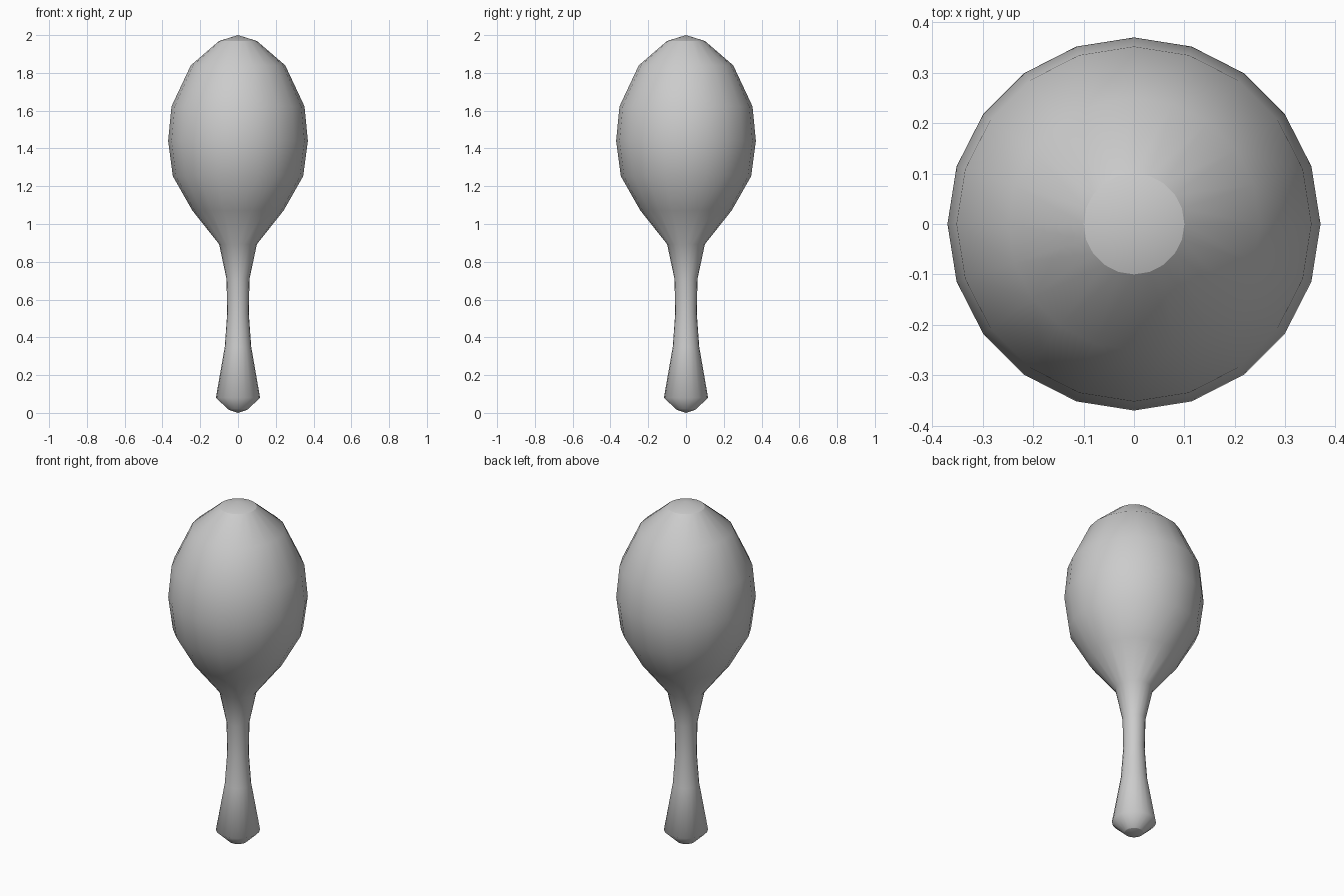
import bpy, bmesh, math

if "Cube" in bpy.data.objects:
    bpy.data.objects.remove(bpy.data.objects["Cube"])

SIDES = 20
# (radius, height) from bottom tip to top tip
PROFILE = [(0, 0.0), (0.05, 0.017), (0.117, 0.08), (0.07, 0.35), (0.057, 0.53),
           (0.061, 0.71), (0.1, 0.893), (0.242, 1.072), (0.345, 1.253), (0.37, 1.44),
           (0.352, 1.623), (0.25, 1.84), (0.1, 1.969), (0, 2.0)]

bm = bmesh.new()

# Rings of the turned shape
rings = []
for r, z in PROFILE[1:-1]:
    rings.append([bm.verts.new((r * math.cos(math.tau * i / SIDES),
                                r * math.sin(math.tau * i / SIDES), z))
                  for i in range(SIDES)])
for low, high in zip(rings, rings[1:]):
    for i in range(SIDES):
        j = (i + 1) % SIDES
        bm.faces.new((low[i], low[j], high[j], high[i]))

# Pointed end caps
bottom = bm.verts.new((0, 0, PROFILE[0][1]))
top = bm.verts.new((0, 0, PROFILE[-1][1]))
for i in range(SIDES):
    j = (i + 1) % SIDES
    bm.faces.new((bottom, rings[0][j], rings[0][i]))
    bm.faces.new((top, rings[-1][i], rings[-1][j]))

# Smooth body, with crisp borders around both caps
for f in bm.faces:
    f.smooth = True
for ring in (rings[0], rings[-1]):
    for i in range(SIDES):
        bm.edges.get((ring[i], ring[(i + 1) % SIDES])).smooth = False

mesh = bpy.data.meshes.new("maraca")
bm.to_mesh(mesh)
bm.free()
bpy.context.collection.objects.link(bpy.data.objects.new("maraca", mesh))
